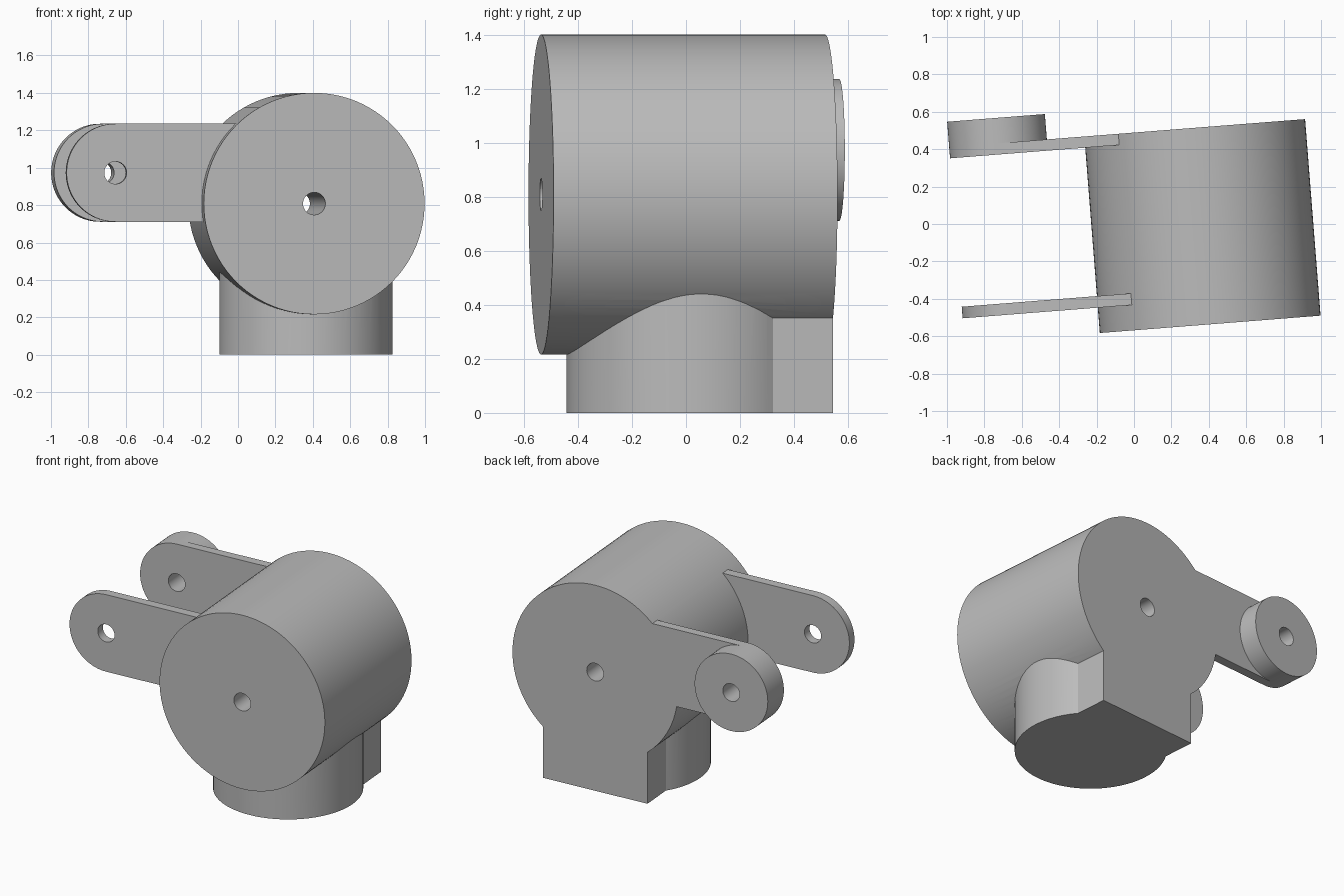
import bpy, bmesh, math
from mathutils import Matrix

cube = bpy.data.objects.get("Cube")
if cube:
    bpy.data.objects.remove(cube, do_unlink=True)

AXIS_Z, ARM_Z, ARM_X = 0.808, 0.973, -1.055   # drum axis height, arm pivot
DRUM_R, ARM_R, HOLE_R = 0.592, 0.262, 0.06
BACK = 0.527                                  # shared rear plane

grey = bpy.data.materials.new("plain grey")
grey.use_nodes = True
grey.diffuse_color = (0.5, 0.5, 0.5, 1)
grey.node_tree.nodes["Principled BSDF"].inputs["Base Color"].default_value = (0.5, 0.5, 0.5, 1)


def arc(cx, cy, r, start, end, steps, closed=False):
    count = steps if closed else steps + 1
    angles = [start + (end - start) * i / steps for i in range(count)]
    return [(cx + r * math.cos(a), cy + r * math.sin(a)) for a in angles]


def circle(cx, cy, r, steps=96):
    return arc(cx, cy, r, 0, math.tau, steps, True)


def prism(name, profile, low, high, along_y=True):
    """Extrude a profile along y (profile in x, z) or along z (profile in x, y)."""
    bm = bmesh.new()
    verts = [bm.verts.new((a, low, b) if along_y else (a, b, low)) for a, b in profile]
    face = bm.faces.new(verts)
    new = bmesh.ops.extrude_face_region(bm, geom=[face])["geom"]
    shift = (0, high - low, 0) if along_y else (0, 0, high - low)
    bmesh.ops.translate(bm, vec=shift, verts=[v for v in new if isinstance(v, bmesh.types.BMVert)])
    bmesh.ops.recalc_face_normals(bm, faces=bm.faces)
    mesh = bpy.data.meshes.new(name)
    bm.to_mesh(mesh)
    bm.free()
    mesh.materials.append(grey)
    obj = bpy.data.objects.new(name, mesh)
    bpy.context.collection.objects.link(obj)
    return obj


def combine(body, part, operation):
    part.hide_render = True
    mod = body.modifiers.new(part.name, "BOOLEAN")
    mod.operation, mod.object, mod.solver = operation, part, "EXACT"
    bpy.context.view_layer.objects.active = body
    bpy.ops.object.modifier_apply(modifier=mod.name)
    bpy.data.objects.remove(part, do_unlink=True)


# Main drum
body = prism("drum_bracket", circle(0, AXIS_Z, DRUM_R), -BACK, BACK)

# Round foot with a square rear block, flush with the back of the drum
foot_r, foot_y, half_w = 0.4635, 0.032, 0.375
meet = math.acos(half_w / foot_r)
foot = arc(0, foot_y, foot_r, math.pi - meet, math.tau + meet, 72)
foot += [(half_w, BACK), (-half_w, BACK)]
combine(body, prism("foot", foot, 0, AXIS_Z, False), "UNION")

# Two rounded arms and the boss on the rear one
arm = arc(ARM_X, ARM_Z, ARM_R, math.pi / 2, 3 * math.pi / 2, 48)
arm += [(0, ARM_Z - ARM_R), (0, ARM_Z + ARM_R)]
combine(body, prism("front_arm", arm, -0.391, -0.329), "UNION")
combine(body, prism("rear_arm", arm, 0.467, BACK), "UNION")
combine(body, prism("boss", circle(ARM_X, ARM_Z, ARM_R), BACK, 0.663), "UNION")

# Through holes in the drum and the arms
for name, x, z in (("drum_hole", 0, AXIS_Z), ("arm_hole", ARM_X, ARM_Z)):
    combine(body, prism(name, circle(x, z, HOLE_R, 48), -1, 1), "DIFFERENCE")

# Turn the whole bracket slightly and place it
body.data.transform(Matrix.Translation((0.366, -0.011, 0)) @ Matrix.Rotation(math.radians(4.5), 4, "Z"))
bpy.ops.object.select_all(action="DESELECT")
body.select_set(True)
bpy.context.view_layer.objects.active = body
bpy.ops.object.shade_smooth_by_angle(angle=math.radians(30))
